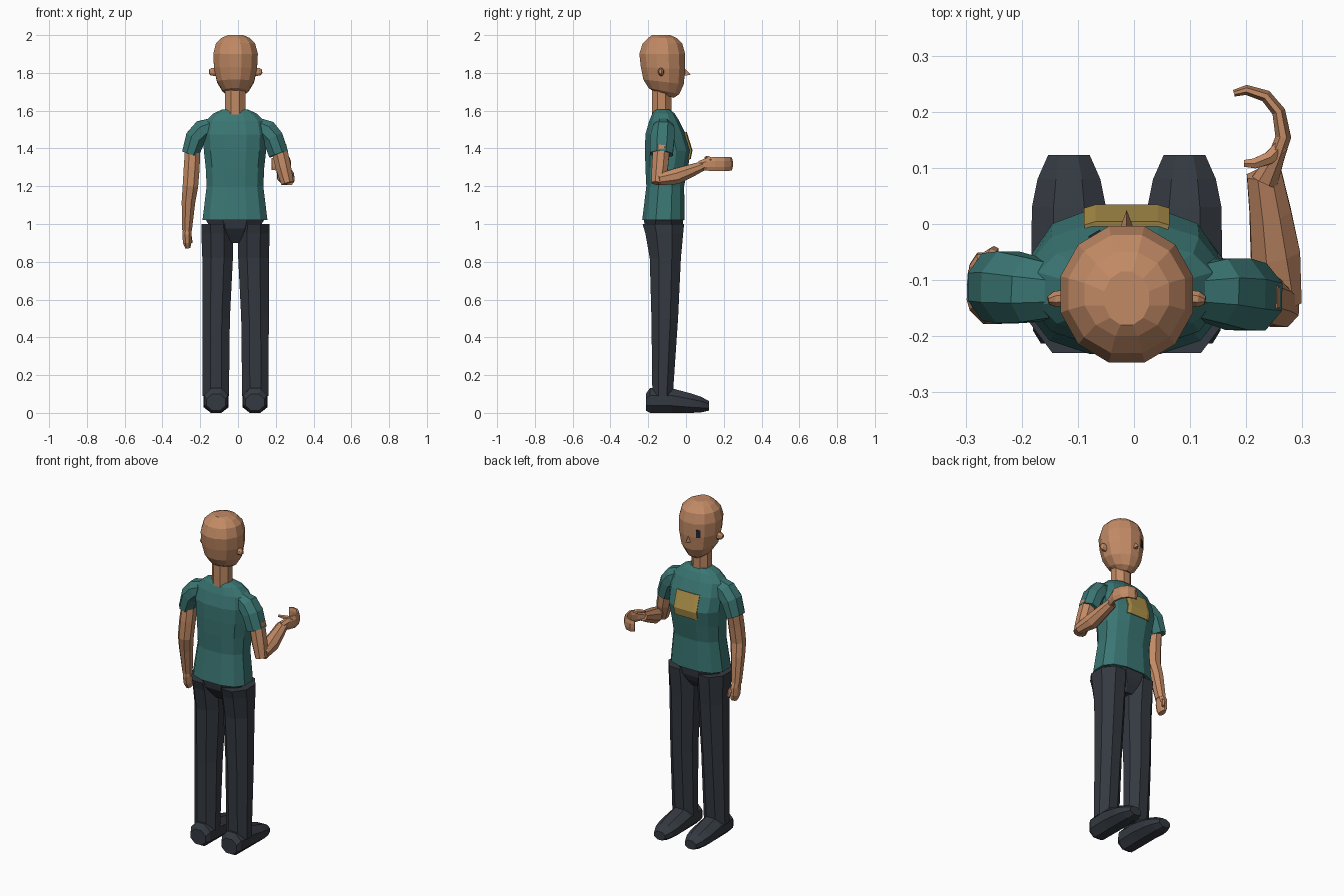
import bpy, bmesh, math
from mathutils import Vector, Matrix


def mat(name, rgb):
    m = bpy.data.materials.new(name)
    m.diffuse_color = (*rgb, 1)
    return m


SKIN = mat("skin", (0.54, 0.255, 0.13))
TEAL = mat("teal_shirt", (0.042, 0.18, 0.17))
DARK = mat("dark_cloth", (0.034, 0.041, 0.052))
GOLD = mat("gold_patch", (0.43, 0.29, 0.07))
INK = mat("eye_dark", (0.018, 0.02, 0.03))
CX = -0.013  # body centre line


def add(bm, name, m):
    bmesh.ops.recalc_face_normals(bm, faces=bm.faces)
    me = bpy.data.meshes.new(name)
    bm.to_mesh(me)
    bm.free()
    me.materials.append(m)
    ob = bpy.data.objects.new(name, me)
    bpy.context.collection.objects.link(ob)
    return ob


def skin_rings(name, rings, m):
    """Join equal rings of points into a closed flat-faced body."""
    bm = bmesh.new()
    vs = [[bm.verts.new(p) for p in r] for r in rings]
    n = len(vs[0])
    for a, b in zip(vs, vs[1:]):
        for i in range(n):
            j = (i + 1) % n
            bm.faces.new((a[i], a[j], b[j], b[i]))
    bm.faces.new(vs[0])
    bm.faces.new(vs[-1])
    return add(bm, name, m)


def unit(n, e=1.0):
    """Polygon with flat sides on the axes, extents exactly 1."""
    pts = []
    for i in range(n):
        a = 2 * math.pi * (i + 0.5) / n
        c, s = math.cos(a), math.sin(a)
        pts.append((math.copysign(abs(c) ** e, c), math.copysign(abs(s) ** e, s)))
    k = max(p[0] for p in pts)
    return [(x / k, y / k) for x, y in pts]


def stack(name, rows, n, m, e=1.0):
    """Rows: centre x, z at back, z at front, half width, back y, front y."""
    rings = []
    for cx, zb, zf, hx, yb, yf in rows:
        rings.append([(cx + u * hx, (yb + yf) / 2 + v * (yf - yb) / 2,
                       (zb + zf) / 2 + v * (zf - zb) / 2) for u, v in unit(n, e)])
    return skin_rings(name, rings, m)


def tube(name, path, m, n=8, ref=(0, 1, 0)):
    """Path: x, y, z, radius across, radius along ref."""
    ps = [Vector(p[:3]) for p in path]
    rings = []
    for i, p in enumerate(ps):
        t = (ps[min(i + 1, len(ps) - 1)] - ps[max(i - 1, 0)]).normalized()
        u = Vector(ref).cross(t).normalized()
        v = t.cross(u)
        rings.append([p + u * a * path[i][3] + v * b * path[i][4] for a, b in unit(n)])
    return skin_rings(name, rings, m)


# shirt
stack("shirt", [(CX - 0.003, z, z, h, b, f) for z, h, b, f in (
    (1.02, .172, -.232, -.007), (1.2, .15, -.21, -.01), (1.3, .155, -.215, .01),
    (1.39, .165, -.217, .027), (1.475, .168, -.215, .0), (1.545, .155, -.195, -.035),
    (1.585, .115, -.178, -.06), (1.605, .07, -.165, -.083))], 12, TEAL, 0.78)

# chest patch, a thin plate following the chest
bm = bmesh.new()
grid = [[bm.verts.new((CX + x, y - (.006 if abs(x) > .06 else 0), z))
         for x in (-.075, -.055, .055, .075)]
        for z, y in ((1.345, .021), (1.39, .03), (1.485, .0))]
for a, b in zip(grid, grid[1:]):
    for i in range(3):
        bm.faces.new((a[i], a[i + 1], b[i + 1], b[i]))
patch = add(bm, "chest_patch", GOLD)
mod = patch.modifiers.new("thickness", 'SOLIDIFY')
mod.thickness = 0.009
mod.offset = 0

# hips
stack("hips", [(CX - 0.003, z, z, h, b, f) for z, h, b, f in (
    (.9, .05, -.16, -.06), (.94, .09, -.19, -.035), (.975, .125, -.215, -.02),
    (1.03, .16, -.225, -.013))], 8, DARK)

# legs and shoes
for s, side in ((-1, "left"), (1, "right")):
    lx = CX + s * .1
    stack(side + "_leg", [(lx + s * d, z, z, h, b, f) for d, z, h, b, f in (
        (.005, .09, .07, -.178, -.07), (.003, .5, .073, -.183, -.042),
        (-.005, .82, .081, -.192, -.027), (-.004, .95, .085, -.215, -.015),
        (-.002, 1.0, .083, -.23, -.01))], 8, DARK)
    rings = []
    for y, h, z0, z1 in ((-.213, .05, .012, .1), (-.19, .064, 0, .132), (-.075, .067, 0, .13),
                         (.03, .066, 0, .102), (.08, .056, .003, .085), (.123, .037, .012, .062)):
        rings.append([(lx + s * .003 + u * h, y, (z0 + z1) / 2 + v * (z1 - z0) / 2)
                      for u, v in unit(8)])
    skin_rings(side + "_shoe", rings, DARK)

# neck and head
stack("neck", [(CX - .002, z, z, .054, -.18, -.078) for z in (1.57, 1.74)], 8, SKIN)
stack("head", [(CX, *r) for r in (
    (1.7, 1.668, .04, -.17, -.065), (1.72, 1.688, .068, -.198, -.035),
    (1.765, 1.74, .098, -.226, -.012), (1.83, 1.82, .114, -.239, -.004),
    (1.9, 1.9, .118, -.247, -.004), (1.955, 1.955, .104, -.23, -.02),
    (1.985, 1.985, .075, -.2, -.05), (2.0, 2.0, .04, -.18, -.085))], 12, SKIN)

# nose, a small wedge
bm = bmesh.new()
top, l, r, tip = [bm.verts.new((CX + x, y, z)) for x, y, z in (
    (0, -.01, 1.828), (-.013, -.01, 1.785), (.013, -.01, 1.785), (0, .025, 1.79))]
for f in ((top, l, tip), (top, tip, r), (l, r, tip), (top, r, l)):
    bm.faces.new(f)
add(bm, "nose", SKIN)

# ears
for s, side in ((-1, "left"), (1, "right")):
    tube(side + "_ear", [(CX + s * .1, -.13, 1.805, .022, .014),
                         (CX + s * .128, -.134, 1.806, .02, .014),
                         (CX + s * .14, -.136, 1.807, .01, .007)], SKIN, 8)

# eye plate on the face
bm = bmesh.new()
bmesh.ops.create_cube(bm, size=1, matrix=Matrix.Translation((CX - .056, -.02, 1.842))
                      @ Matrix.Rotation(math.radians(30), 4, 'Z')
                      @ Matrix.Diagonal((.024, .009, .046, 1)))
add(bm, "eye", INK)

# sleeves
tube("left_sleeve", [(-.125, -.12, 1.525, .04, .045), (-.185, -.117, 1.495, .058, .058),
                     (-.225, -.113, 1.455, .054, .064), (-.253, -.112, 1.37, .045, .06)], TEAL)
tube("right_sleeve", [(.1, -.12, 1.525, .04, .045), (.15, -.12, 1.495, .058, .058),
                      (.185, -.125, 1.455, .055, .064), (.215, -.13, 1.37, .052, .06)], TEAL)

# hanging arm and hand
tube("left_arm", [(-.24, -.115, 1.41, .04, .045), (-.245, -.13, 1.3, .042, .044),
                  (-.252, -.137, 1.2, .041, .041), (-.262, -.12, 1.12, .036, .038),
                  (-.27, -.095, .97, .026, .03)], SKIN)
tube("left_hand", [(-.27, -.096, .985, .02, .026), (-.27, -.09, .95, .024, .036),
                   (-.269, -.084, .905, .023, .034), (-.266, -.078, .875, .014, .024)], SKIN)
tube("left_thumb", [(-.265, -.08, .96, .011, .011), (-.255, -.055, .93, .011, .011),
                    (-.249, -.048, .9, .008, .008)], SKIN, 6)

# bent arm
tube("right_upper_arm", [(.215, -.13, 1.41, .042, .044), (.24, -.138, 1.3, .041, .043),
                         (.262, -.148, 1.215, .033, .036)], SKIN)
tube("right_forearm", [(.275, -.145, 1.235, .024, .03), (.252, -.055, 1.252, .044, .042),
                       (.243, .02, 1.28, .037, .034), (.232, .09, 1.308, .031, .024)],
     SKIN, 8, (0, 0, 1))

# curled open hand and thumb
tube("right_hand", [(.233, .075, 1.31, .024, .024), (.252, .115, 1.316, .015, .034),
                    (.266, .155, 1.318, .014, .038), (.258, .2, 1.318, .012, .037),
                    (.235, .228, 1.318, .011, .036), (.2, .239, 1.318, .009, .034),
                    (.178, .233, 1.318, .006, .031)], SKIN, 8, (0, 0, 1))
tube("right_thumb", [(.262, .138, 1.335, .012, .012), (.24, .117, 1.348, .011, .011),
                     (.215, .108, 1.35, .009, .009), (.196, .108, 1.35, .006, .006)],
     SKIN, 6, (0, 0, 1))
